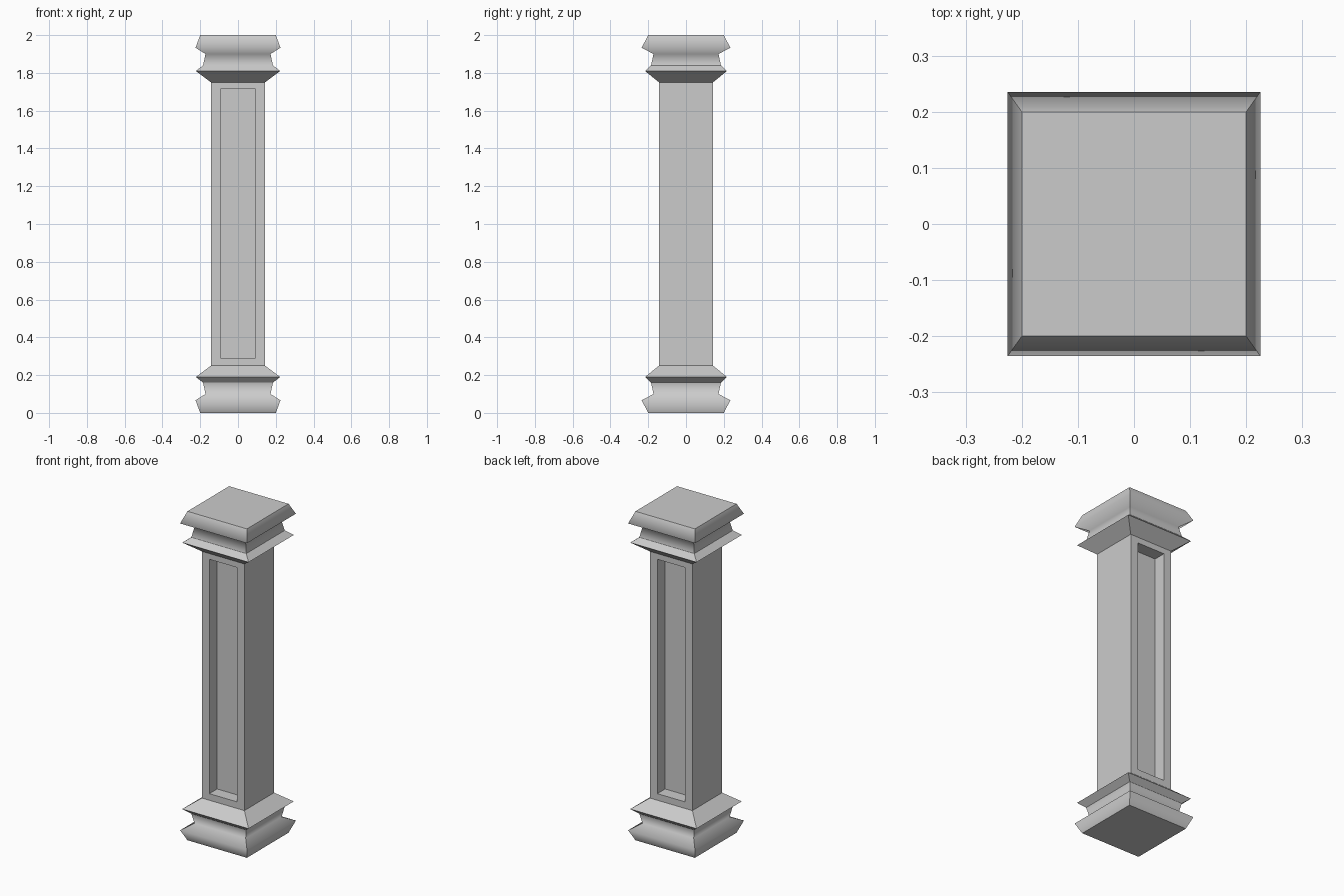
import bpy, bmesh

if "Cube" in bpy.data.objects:
    bpy.data.objects.remove(bpy.data.objects["Cube"])

# (half width x, half width y, z) rings of the base moulding
BASE = [(0.20, 0.20, 0.0), (0.225, 0.235, 0.067), (0.172, 0.172, 0.10),
        (0.185, 0.185, 0.16), (0.223, 0.217, 0.19), (0.143, 0.143, 0.25)]
SOFT_RINGS = (1, 2)  # rings shaded smoothly


def finish(name, bm):
    bmesh.ops.recalc_face_normals(bm, faces=bm.faces[:])
    mesh = bpy.data.meshes.new(name)
    bm.to_mesh(mesh)
    bm.free()
    obj = bpy.data.objects.new(name, mesh)
    bpy.context.collection.objects.link(obj)
    return obj


def moulding(name, flip):
    bm = bmesh.new()
    rings = []
    for hx, hy, z in BASE:
        z = 2 - z if flip else z
        rings.append([bm.verts.new((sx * hx, sy * hy, z))
                      for sx, sy in ((-1, -1), (1, -1), (1, 1), (-1, 1))])
    for a, b in zip(rings, rings[1:]):
        for i in range(4):
            j = (i + 1) % 4
            bm.faces.new((a[i], a[j], b[j], b[i])).smooth = True
    bm.faces.new(rings[0])
    bm.faces.new(rings[-1])
    soft = [set(rings[i]) for i in SOFT_RINGS]
    for e in bm.edges:
        e.smooth = any(set(e.verts) <= ring for ring in soft)
    return finish(name, bm)


def box(bm, size, z):
    verts = bmesh.ops.create_cube(bm, size=1)["verts"]
    bmesh.ops.scale(bm, vec=size, verts=verts)
    bmesh.ops.translate(bm, vec=(0, 0, z), verts=verts)


# Base and mirrored capital
moulding("base", False)
moulding("capital", True)

# Shaft with a sunken panel in the front and back faces
bm = bmesh.new()
box(bm, (0.286, 0.286, 1.51), 1.0)
bm.normal_update()
for face in [f for f in bm.faces if abs(f.normal.y) > 0.9]:
    side = 1 if face.normal.y > 0 else -1
    bmesh.ops.inset_individual(bm, faces=[face], thickness=0.05)
    for v in face.verts:
        v.co.x = 0.093 if v.co.x > 0 else -0.093
        v.co.z = 1.715 if v.co.z > 1 else 0.29
    inner = bmesh.ops.extrude_discrete_faces(bm, faces=[face])["faces"][0]
    bmesh.ops.translate(bm, vec=(0, -side * 0.075, 0), verts=inner.verts[:])
finish("shaft", bm)
